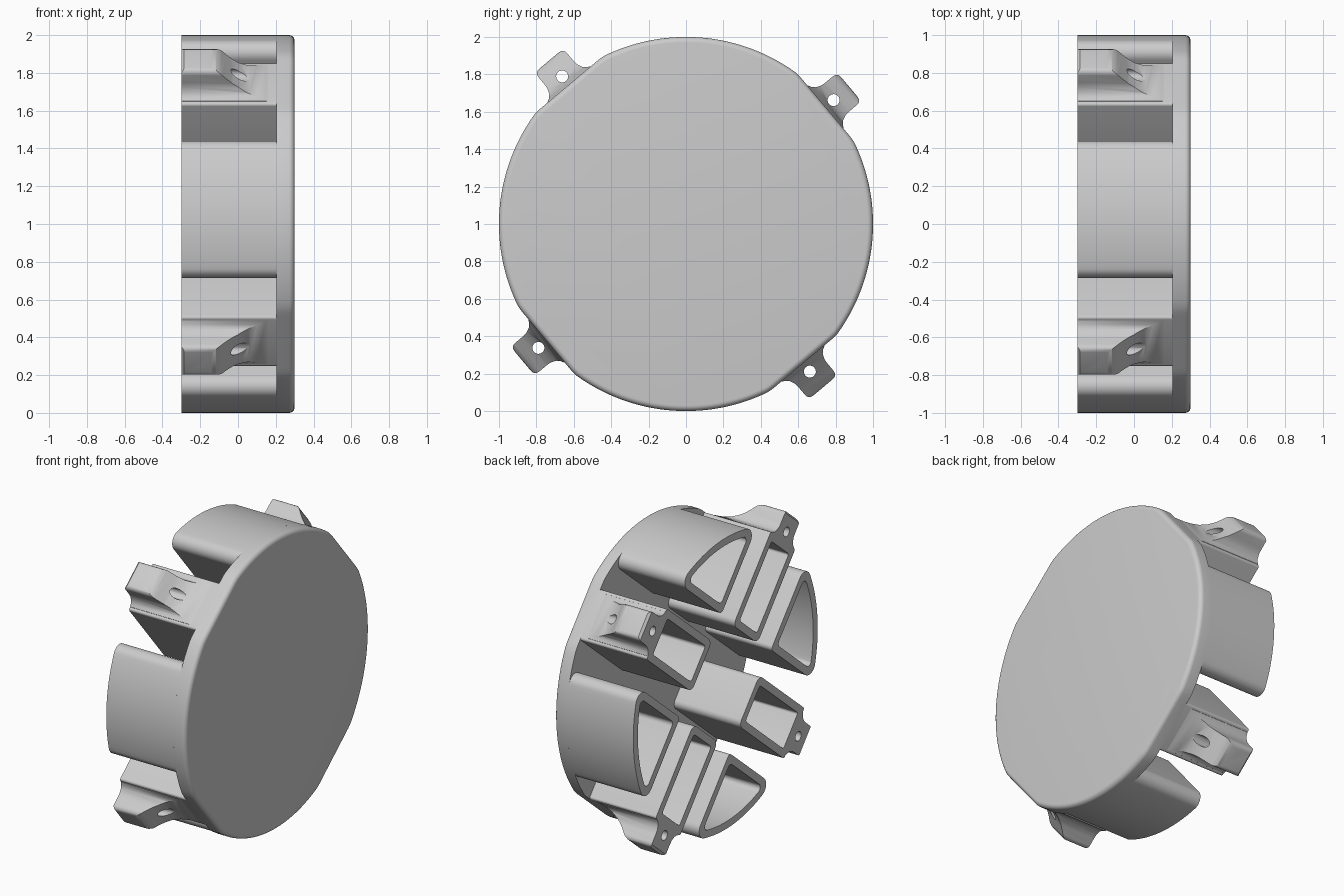
import bpy, bmesh, math
from math import sin, cos, asin, radians, sqrt

if "Cube" in bpy.data.objects:
    bpy.data.objects.remove(bpy.data.objects["Cube"], do_unlink=True)

GREY = (0.6, 0.6, 0.6, 1)
grey = bpy.data.materials.new("light_grey")
grey.use_nodes = True
grey.diffuse_color = GREY
grey.node_tree.nodes["Principled BSDF"].inputs["Base Color"].default_value = GREY

BACK, PLATE, FACE = -0.3, 0.205, 0.3   # open end, plate underside, plate face
FLAT = 0.973                           # radius of the flats under the lugs
WALL = 0.05
SPOKES = [40, 130, 220, 310]


def finish(bm, name):
    bmesh.ops.recalc_face_normals(bm, faces=bm.faces)
    mesh = bpy.data.meshes.new(name)
    bm.to_mesh(mesh)
    bm.free()
    mesh.materials.append(grey)
    return mesh


def smooth(mesh, angle=35):
    mesh.polygons.foreach_set("use_smooth", [True] * len(mesh.polygons))
    mesh.set_sharp_from_angle(angle=radians(angle))


def add(name, mesh, angle=0):
    # parts are modelled along +y and turned about the x axis
    ob = bpy.data.objects.new(name, mesh)
    ob.location.z = 1
    ob.rotation_euler.x = radians(angle)
    bpy.context.collection.objects.link(ob)
    return ob


def bridge(bm, a, b):
    for i in range(len(a)):
        j = (i + 1) % len(a)
        bm.faces.new((a[i], a[j], b[j], b[i]))


def arc(cy, cz, r, a0, a1, n):
    return [(cy + r * cos(a0 + (a1 - a0) * i / n),
             cz + r * sin(a0 + (a1 - a0) * i / n)) for i in range(n + 1)]


def prism(name, loop, to3d, lo, hi):
    bm = bmesh.new()
    ends = [[bm.verts.new(to3d(p, h)) for p in loop] for h in (lo, hi)]
    bridge(bm, *ends)
    for e in ends:
        bm.faces.new(e)
    return finish(bm, name)


def tube(name, shape):
    bm = bmesh.new()

    def ring(inset, x):
        return [bm.verts.new((x, y, z)) for y, z in shape(inset)]
    rings = [ring(0, BACK), ring(0, PLATE + 0.005),
             ring(WALL, PLATE + 0.005), ring(WALL, BACK)]
    for i in range(4):
        bridge(bm, rings[i], rings[(i + 1) % 4])
    mesh = finish(bm, name)
    smooth(mesh)
    return mesh


def wedge_shape(inset):
    # rounded triangle: outer arc and two walls parallel to the spokes
    d, rad = 0.35 + inset, 1 - inset
    f = 0.065 if inset == 0 else 0.03
    phi = radians(45) - asin((d + f) / (rad - f))
    cy, cz = (rad - f) * cos(phi), (rad - f) * sin(phi)
    q = radians(135)
    return (arc(0, 0, rad, -phi, phi, 24)[:-1] + arc(cy, cz, f, phi, q, 10)
            + arc(sqrt(2) * (d + 0.03), 0, 0.03, q, 2 * math.pi - q, 6)
            + arc(cy, -cz, f, -q, -phi, 10)[:-1])


def spoke_shape(inset):
    # box with softened inner corners
    lo, hi, w = 0.335 + inset, FLAT - inset, 0.172 - inset
    pts = []
    for k, (sy, sz) in enumerate([(1, 1), (-1, 1), (-1, -1), (1, -1)]):
        f = 0.015 if sy > 0 else 0.045
        f = min(f, 0.02) if inset else f
        y = hi - f if sy > 0 else lo + f
        pts += arc(y, sz * (w - f), f, radians(90 * k), radians(90 * k + 90), 6)
    return pts


# End plate: rounded rim with four flats
def rim_radius(a):
    off = min(abs((a - s + 180) % 360 - 180) for s in SPOKES)
    return min(1, FLAT / cos(radians(off)))


bm = bmesh.new()
steps = [(PLATE, 0)] + [(FACE - 0.03 + 0.03 * sin(radians(t)), 0.03 - 0.03 * cos(radians(t)))
                        for t in range(0, 91, 15)]
rings = []
for x, inset in steps:
    rings.append([bm.verts.new((x, (rim_radius(a) - inset) * cos(radians(a)),
                                (rim_radius(a) - inset) * sin(radians(a))))
                  for a in range(0, 360, 2)])
for a, b in zip(rings, rings[1:]):
    bridge(bm, a, b)
bm.faces.new(rings[0])
bm.faces.new(rings[-1])
plate = finish(bm, "end_plate")
smooth(plate)
add("end_plate", plate)

# Mounting lug: flared section trimmed by a swept side profile, then drilled
half = [(0.96, 0.155), (0.975, 0.15), (0.985, 0.13), (1.0, 0.115), (1.03, 0.102), (1.06, 0.1)]
half += arc(1.11, 0.07, 0.03, radians(90), 0, 6)
section = half + [(y, -z) for y, z in reversed(half)]
side = [(BACK, 0.95), (BACK, 1.125), (-0.285, 1.14), (-0.14, 1.14), (-0.115, 1.135),
        (-0.09, 1.118), (-0.06, 1.085), (-0.03, 1.055), (0.01, 1.025), (0.05, 1.002),
        (0.1, 0.985), (0.17, 0.97), (0.17, 0.95)]
lug = add("lug_blank", prism("lug_blank", section, lambda p, h: (h, *p), -0.5, 0.5))
trim = add("lug_trim", prism("lug_trim", side, lambda p, h: (*p, h), -0.3, 0.3))
drill = add("lug_drill", prism("lug_drill", arc(1.03, 0, 0.032, 0, 2 * math.pi, 24)[:-1],
                               lambda p, h: (h, *p), -0.6, 0.6))
for cutter, op in ((trim, "INTERSECT"), (drill, "DIFFERENCE")):
    cutter.hide_render = True
    mod = lug.modifiers.new(op.lower(), "BOOLEAN")
    mod.object, mod.operation, mod.solver = cutter, op, "EXACT"
bpy.context.view_layer.update()
deps = bpy.context.evaluated_depsgraph_get()
lug_mesh = bpy.data.meshes.new_from_object(lug.evaluated_get(deps))
lug_mesh.name = "mounting_lug"
for ob in (lug, trim, drill):
    bpy.data.objects.remove(ob, do_unlink=True)
smooth(lug_mesh)

# Hollow spokes, lugs and wedges around the axis
spoke = tube("hollow_spoke", spoke_shape)
wedge = tube("hollow_wedge", wedge_shape)
for i, a in enumerate(SPOKES, 1):
    add(f"hollow_spoke_{i}", spoke, a)
    add(f"mounting_lug_{i}", lug_mesh, a)
    add(f"hollow_wedge_{i}", wedge, a + 45)
